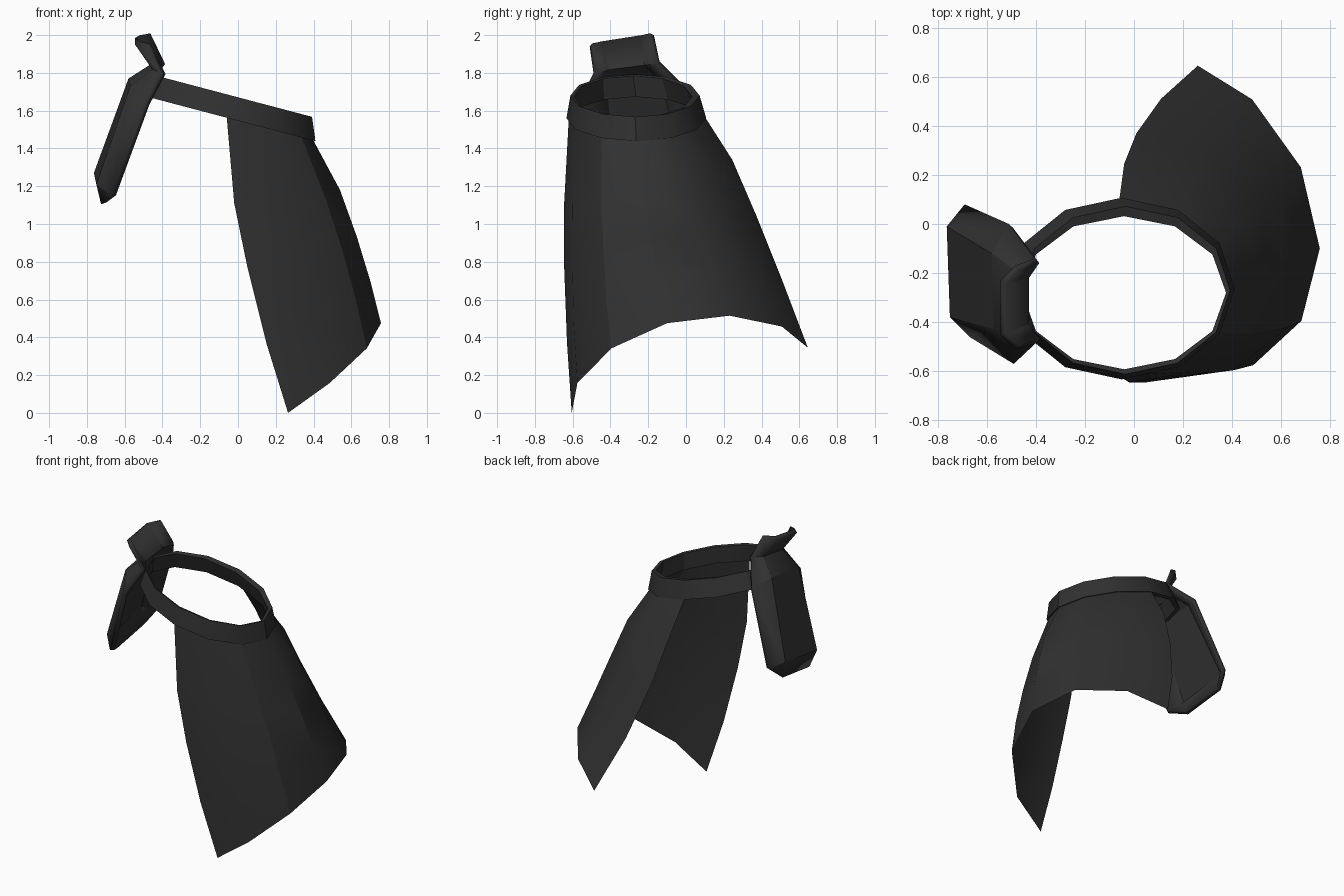
import bpy, bmesh
from math import sin, cos, radians
from mathutils import Vector

if "Cube" in bpy.data.objects:
    bpy.data.objects.remove(bpy.data.objects["Cube"])

dark = bpy.data.materials.new("dark_cloth")
dark.diffuse_color = (0.03, 0.03, 0.03, 1)
dark.use_nodes = True
dark.node_tree.nodes["Principled BSDF"].inputs["Base Color"].default_value = dark.diffuse_color


def sheet(name, rows, closed=False, extra=(), thickness=0):
    """Skin rows of points with quads; 'extra' adds corner faces by (row, column)."""
    bm = bmesh.new()
    vs = [[bm.verts.new(p) for p in row] for row in rows]
    loops = vs + [vs[0]] if closed else vs
    for a, b in zip(loops, loops[1:]):
        n = min(len(a), len(b))
        if len(a) != len(b):
            continue
        for i in range(n if closed else n - 1):
            j = (i + 1) % n
            bm.faces.new((a[i], b[i], b[j], a[j]))
    for face in extra:
        bm.faces.new([vs[r][c] for r, c in face])
    me = bpy.data.meshes.new(name)
    bm.to_mesh(me)
    bm.free()
    ob = bpy.data.objects.new(name, me)
    bpy.context.collection.objects.link(ob)
    me.materials.append(dark)
    if thickness:
        mod = ob.modifiers.new("thickness", 'SOLIDIFY')
        mod.thickness = thickness
        mod.offset = -1
    bpy.ops.object.select_all(action='DESELECT')
    ob.select_set(True)
    bpy.context.view_layer.objects.active = ob
    bpy.ops.object.shade_smooth_by_angle(angle=radians(32))
    return ob


# Belt: tilted twelve-sided oval band, flaring toward the bottom
def oval(cx, cy, cz, rx, ry):
    return [(cx + rx * cos(radians(30 * i)), cy + ry * sin(radians(30 * i)),
             cz - 0.264 * rx * cos(radians(30 * i))) for i in range(12)]


sheet("belt", [oval(-0.035, -0.27, 1.68, 0.427, 0.342),
               oval(-0.05, -0.263, 1.56, 0.46, 0.37),
               oval(-0.05, -0.265, 1.56, 0.43, 0.34),
               oval(-0.04, -0.28, 1.675, 0.415, 0.312)], closed=True)

# Side skirt: each row is a half oval through its front, side and back points
front = [(-0.06, -0.62, 1.57), (-0.02, -0.645, 1.11), (0.05, -0.645, 0.77),
         (0.15, -0.63, 0.37), (0.265, -0.605, 0.0)]
side = [(0.395, -0.265, 1.45), (0.54, -0.23, 1.18), (0.63, -0.19, 0.93),
        (0.70, -0.15, 0.70), (0.757, -0.10, 0.475)]
back = [(-0.06, 0.098, 1.57), (-0.04, 0.245, 1.34), (0.01, 0.37, 1.05),
        (0.11, 0.51, 0.70), (0.26, 0.645, 0.345)]
rows = []
for k in range(5):
    f, s, b = Vector(front[k]), Vector(side[k]), Vector(back[k])
    mid, half = (f + b) / 2, (b - f) / 2
    rows.append([mid + half * sin(radians(t)) +
                 (s - mid) * max(cos(radians(t)), 0) ** (1 + 0.04 * k)
                 for t in range(-90, 91, 30)])
sheet("side_skirt", rows)

# Hip guard: collar, neck, shoulder and hanging flap with clipped lower corners
guard = [
    [(-0.485, -0.17, 2.0), (-0.545, -0.23, 1.985), (-0.545, -0.45, 1.95), (-0.485, -0.51, 1.94)],
    [(-0.405, -0.14, 1.86), (-0.455, -0.21, 1.85), (-0.455, -0.42, 1.82), (-0.405, -0.49, 1.80)],
    [(-0.51, 0.0, 1.72), (-0.58, -0.12, 1.77), (-0.57, -0.43, 1.73), (-0.49, -0.57, 1.64)],
    [(-0.69, 0.08, 1.24), (-0.763, -0.01, 1.27), (-0.75, -0.38, 1.21), (-0.67, -0.46, 1.15)],
    [(-0.735, -0.02, 1.15), (-0.725, -0.33, 1.105)],
]
corners = [((3, 0), (4, 0), (3, 1)),
           ((3, 1), (4, 0), (4, 1), (3, 2)),
           ((3, 2), (4, 1), (3, 3))]
sheet("hip_guard", guard, extra=corners, thickness=0.03)
